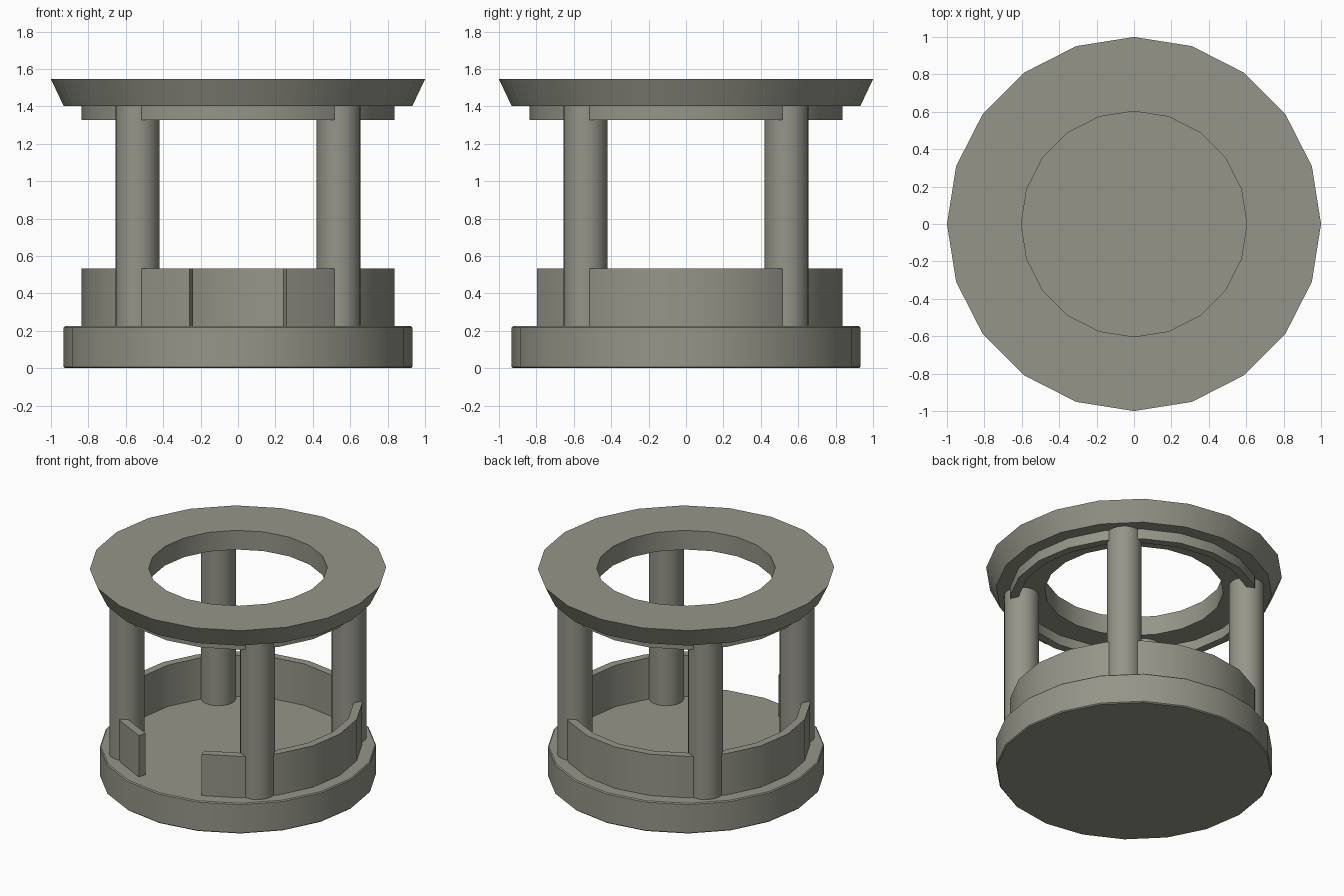
import bpy, bmesh, math

if "Cube" in bpy.data.objects:
    bpy.data.objects.remove(bpy.data.objects["Cube"])

SIDES = 20
STEP = 2 * math.pi / SIDES

stone = bpy.data.materials.new("olive grey stone")
stone.diffuse_color = (0.30, 0.30, 0.25, 1)
stone.use_nodes = True
stone.node_tree.nodes["Principled BSDF"].inputs["Base Color"].default_value = stone.diffuse_color


def finish(name, bm):
    bmesh.ops.recalc_face_normals(bm, faces=bm.faces[:])
    mesh = bpy.data.meshes.new(name)
    bm.to_mesh(mesh)
    bm.free()
    mesh.materials.append(stone)
    ob = bpy.data.objects.new(name, mesh)
    bpy.context.collection.objects.link(ob)
    bpy.ops.object.select_all(action='DESELECT')
    bpy.context.view_layer.objects.active = ob
    ob.select_set(True)
    bpy.ops.object.shade_smooth_by_angle(angle=math.radians(30))
    return ob


def ring(name, profile, first=0, count=SIDES):
    """Sweep a closed (radius, z) profile around z, over count segments."""
    bm = bmesh.new()
    full = count == SIDES
    rows = []
    for i in range(count if full else count + 1):
        a = (first + i) * STEP
        rows.append([bm.verts.new((r * math.cos(a), r * math.sin(a), z)) for r, z in profile])
    n = len(profile)
    for i in range(count):
        p, q = rows[i], rows[(i + 1) % len(rows)]
        for j in range(n):
            k = (j + 1) % n
            bm.faces.new((p[j], q[j], q[k], p[k]))
    if not full:
        bm.faces.new(rows[0])
        bm.faces.new(rows[-1])
    return finish(name, bm)


def cylinder(name, x, y, z0, z1, radius, sides, bevel=0):
    bm = bmesh.new()
    bmesh.ops.create_cone(bm, cap_ends=True, segments=sides, radius1=radius,
                          radius2=radius, depth=z1 - z0)
    bmesh.ops.translate(bm, verts=bm.verts[:], vec=(x, y, (z0 + z1) / 2))
    if bevel:
        rims = [e for e in bm.edges if abs(e.verts[0].co.z - e.verts[1].co.z) < 1e-5]
        bmesh.ops.bevel(bm, geom=rims, offset=bevel, segments=1, affect='EDGES')
    return finish(name, bm)


# round floor with slightly eased rims
cylinder("base", 0, 0, 0, 0.225, 0.932, SIDES, 0.007)

# four columns on the diagonals
for sx, sy, label in ((1, 1, "back_right"), (-1, 1, "back_left"),
                      (1, -1, "front_right"), (-1, -1, "front_left")):
    cylinder("column_" + label, sx * 0.538, sy * 0.538, 0.21, 1.41, 0.118, 24)

# low wall, open for two segments at the front
ring("low_wall", [(0.78, 0.215), (0.838, 0.215), (0.838, 0.533), (0.78, 0.533)], 16, 18)

# lintel under the roof ring
ring("lintel", [(0.78, 1.327), (0.838, 1.327), (0.838, 1.41), (0.78, 1.41)])

# flared roof ring
ring("roof_ring", [(0.603, 1.402), (0.932, 1.402), (1.0, 1.545), (0.603, 1.545)])
